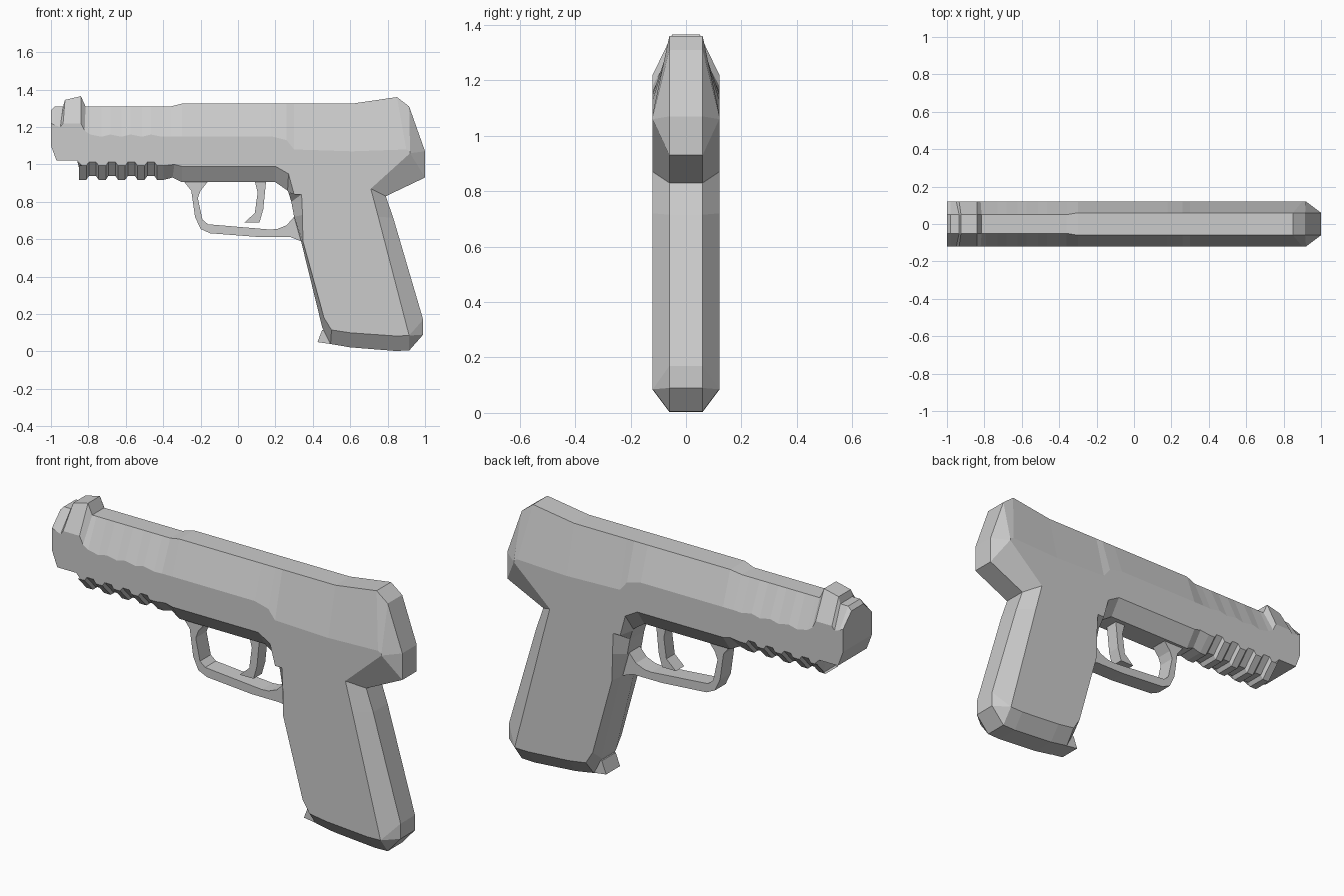
import bpy, bmesh


def finish(bm, name):
    bmesh.ops.remove_doubles(bm, verts=bm.verts, dist=0.0005)
    bmesh.ops.recalc_face_normals(bm, faces=bm.faces)
    mesh = bpy.data.meshes.new(name)
    bm.to_mesh(mesh)
    bm.free()
    obj = bpy.data.objects.new(name, mesh)
    bpy.context.collection.objects.link(obj)
    return obj


def chamfered_plate(name, rows, wide=0.12):
    """Rows of (side x, side z, rim x, rim z): flat sides joined to a narrower rim."""
    bm = bmesh.new()
    rings = []
    for xi, zi, xo, zo in rows:
        rim = 0.05 if xo < -0.34 else 0.06
        rings.append([bm.verts.new(p) for p in (
            (xi, -wide, zi), (xo, -rim, zo), (xo, rim, zo), (xi, wide, zi))])
    for a, b in zip(rings, rings[1:] + rings[:1]):
        for k in range(3):
            bm.faces.new((a[k], a[k + 1], b[k + 1], b[k]))
    bm.faces.new([r[0] for r in rings])
    bm.faces.new([r[3] for r in reversed(rings)])
    return finish(bm, name)


def flat_plate(name, points, half):
    """Plain profile extruded across y."""
    bm = bmesh.new()
    face = bm.faces.new([bm.verts.new((x, -half, z)) for x, z in points])
    ext = bmesh.ops.extrude_face_region(bm, geom=[face])
    moved = [v for v in ext["geom"] if isinstance(v, bmesh.types.BMVert)]
    bmesh.ops.translate(bm, verts=moved, vec=(0, 2 * half, 0))
    return finish(bm, name)


# Underside of the frame, from the grip forward
frame_rows = [
    (0.30, 0.84, 0.27, 0.85), (0.27, 0.95, 0.265, 0.86),
    (0.20, 0.99, 0.20, 0.905), (-0.30, 0.99, -0.30, 0.905),
    (-0.34, 1.0, -0.35, 0.93),
]
# Accessory rail teeth
rail_rows = []
for i in range(5):
    x = -0.395 - 0.104 * i
    for dx, lift in ((0, 0), (-0.038, 0), (-0.052, 0.02), (-0.09, 0.02)):
        rail_rows.append((x + dx, 0.993 + lift, x + dx, 0.918 + lift))
rail_rows = rail_rows[:-2]
# Muzzle and front sight
muzzle_rows = [
    (-0.835, 0.995, -0.835, 0.92), (-0.86, 1.02, -0.86, 1.02),
    (-0.97, 1.02, -0.97, 1.02), (-1.0, 1.10, -1.0, 1.10),
    (-1.0, 1.22, -1.0, 1.29), (-0.98, 1.21, -0.98, 1.31),
    (-0.95, 1.20, -0.935, 1.31), (-0.935, 1.22, -0.925, 1.345),
    (-0.84, 1.22, -0.84, 1.365), (-0.82, 1.18, -0.815, 1.31),
]
# Shallow flutes along the front of the slide
flute_rows = []
for i in range(4):
    x = -0.79 + 0.108 * i
    flute_rows += [(x, 1.16, x, 1.31), (x + 0.06, 1.148, x + 0.06, 1.31)]
# Slide top and rear
slide_rows = [
    (-0.36, 1.15, -0.36, 1.31), (-0.30, 1.15, -0.30, 1.325),
    (0.18, 1.15, 0.18, 1.325), (0.26, 1.13, 0.26, 1.325),
    (0.30, 1.08, 0.30, 1.325), (0.61, 1.07, 0.61, 1.325),
    (0.90, 1.08, 0.85, 1.36), (0.92, 1.07, 0.915, 1.31),
    (0.92, 1.06, 1.0, 1.07), (0.92, 1.06, 1.0, 0.93),
    (0.71, 0.87, 0.79, 0.83),
]
chamfered_plate("slide_and_frame",
                frame_rows + rail_rows + muzzle_rows + flute_rows + slide_rows)

# Grip, sharing the seam under the slide
grip_rows = [
    (0.71, 0.87, 0.79, 0.83), (0.75, 0.72, 0.83, 0.715),
    (0.915, 0.085, 0.99, 0.17), (0.915, 0.085, 0.99, 0.09),
    (0.915, 0.085, 0.915, 0.005), (0.84, 0.083, 0.84, 0.003),
    (0.60, 0.10, 0.60, 0.022), (0.50, 0.115, 0.495, 0.04),
    (0.46, 0.18, 0.45, 0.13), (0.347, 0.59, 0.337, 0.59),
    (0.345, 0.73, 0.30, 0.72), (0.34, 0.84, 0.285, 0.80),
    (0.30, 0.84, 0.27, 0.85),
]
chamfered_plate("grip", grip_rows)

# Trigger guard loop
flat_plate("trigger_guard", [
    (-0.29, 0.91), (-0.25, 0.86), (-0.23, 0.72), (-0.20, 0.655), (-0.15, 0.632),
    (0.11, 0.612), (0.28, 0.612), (0.36, 0.58), (0.36, 0.73), (0.30, 0.72),
    (0.26, 0.675), (0.21, 0.655), (0.17, 0.652), (-0.16, 0.68), (-0.19, 0.705),
    (-0.215, 0.82), (-0.20, 0.86), (-0.16, 0.91)], 0.045)

# Trigger
flat_plate("trigger", [
    (0.09, 0.91), (0.15, 0.91), (0.135, 0.76), (0.115, 0.69), (0.035, 0.69),
    (0.09, 0.74), (0.105, 0.85)], 0.035)

# Magazine lip at the front of the grip base
flat_plate("magazine_lip", [
    (0.45, 0.115), (0.425, 0.05), (0.51, 0.038), (0.51, 0.11)], 0.058)
